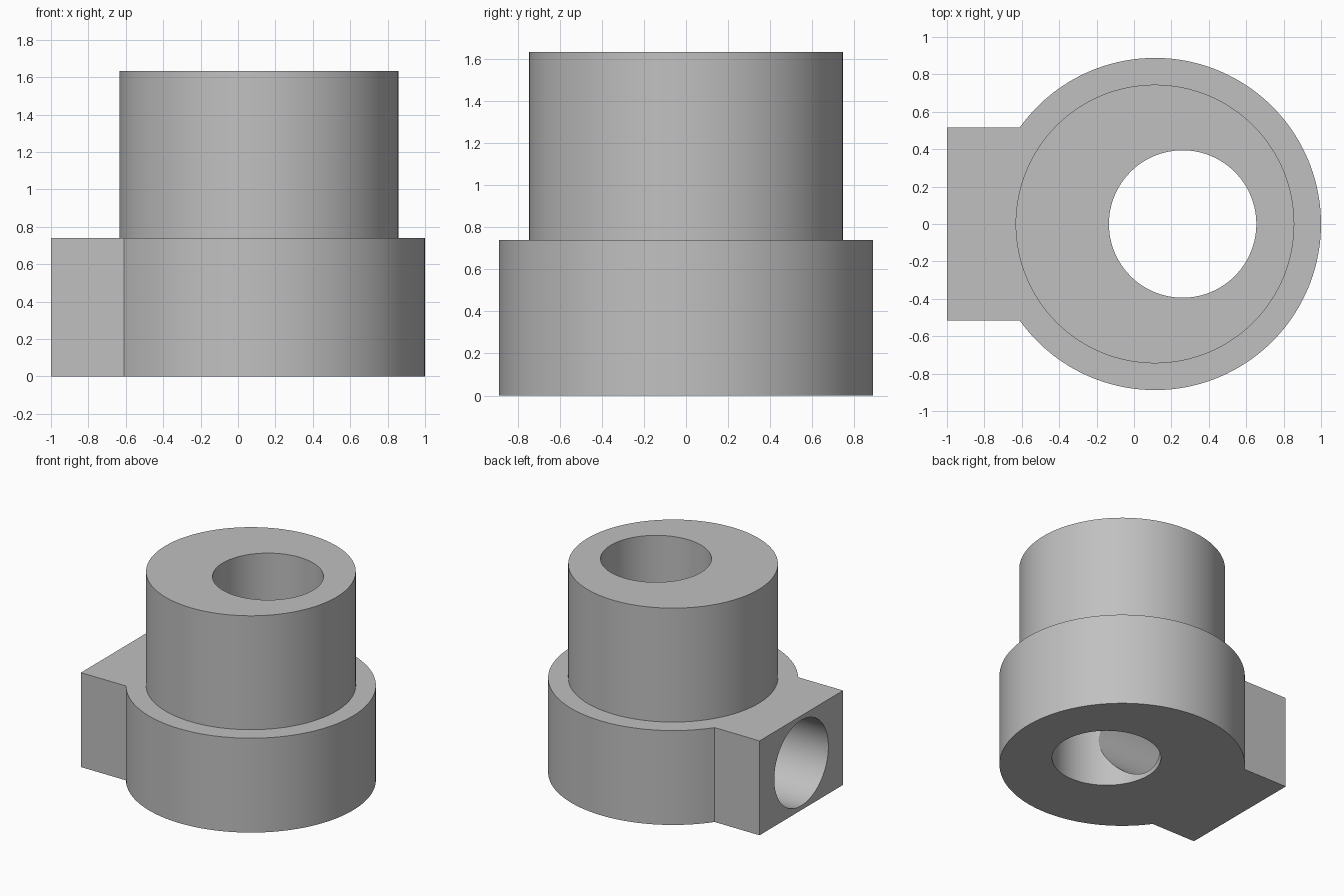
import bpy, bmesh
from math import sin, cos, asin, pi
from mathutils import Matrix

cube = bpy.data.objects.get("Cube")
if cube:
    bpy.data.objects.remove(cube, do_unlink=True)

AXIS_X = 0.112          # shared axis of base and post
BASE_R, BASE_H = 0.888, 0.74
LUG_HALF = 0.517
POST_R, TOP = 0.745, 1.633
BORE_X, BORE_R = 0.26, 0.394
PORT_R = 0.335

grey = bpy.data.materials.new("plain grey")
grey.use_nodes = True
colour = (0.53, 0.53, 0.53, 1)
grey.diffuse_color = colour
grey.node_tree.nodes["Principled BSDF"].inputs["Base Color"].default_value = colour


def add_object(name, bm):
    bmesh.ops.recalc_face_normals(bm, faces=bm.faces)
    mesh = bpy.data.meshes.new(name)
    bm.to_mesh(mesh)
    bm.free()
    mesh.materials.append(grey)
    obj = bpy.data.objects.new(name, mesh)
    bpy.context.collection.objects.link(obj)
    return obj


def cylinder(name, radius, length, centre, along_x=False):
    bm = bmesh.new()
    matrix = Matrix.Translation(centre)
    if along_x:
        matrix = matrix @ Matrix.Rotation(pi / 2, 4, 'Y')
    bmesh.ops.create_cone(bm, cap_ends=True, segments=128, radius1=radius,
                          radius2=radius, depth=length, matrix=matrix)
    return add_object(name, bm)


# Base: round flange and square lug drawn as one outline, then extruded
start = pi - asin(LUG_HALF / BASE_R)
steps = 112
outline = [(-1, -LUG_HALF), (-1, LUG_HALF)]
for i in range(steps + 1):
    a = start * (1 - 2 * i / steps)
    outline.append((AXIS_X + BASE_R * cos(a), BASE_R * sin(a)))
bm = bmesh.new()
face = bm.faces.new([bm.verts.new((x, y, 0)) for x, y in outline])
grown = bmesh.ops.extrude_face_region(bm, geom=[face])
verts = [v for v in grown["geom"] if isinstance(v, bmesh.types.BMVert)]
bmesh.ops.translate(bm, verts=verts, vec=(0, 0, BASE_H))
body = add_object("bored_housing", bm)

# Post above the base, off-centre through bore, and side port into the bore
low = BASE_H / 2
post = cylinder("post", POST_R, TOP - low, (AXIS_X, 0, (TOP + low) / 2))
bore = cylinder("bore_cutter", BORE_R, TOP + 1, (BORE_X, 0, TOP / 2))
port = cylinder("port_cutter", PORT_R, BORE_X + 1.2,
                ((BORE_X - 1.2) / 2, 0, BASE_H / 2), along_x=True)

for tool, operation in ((post, 'UNION'), (bore, 'DIFFERENCE'), (port, 'DIFFERENCE')):
    mod = body.modifiers.new(tool.name, 'BOOLEAN')
    mod.operation = operation
    mod.solver = 'EXACT'
    mod.object = tool

# Bake the booleans and remove the helper solids
bpy.ops.object.select_all(action='DESELECT')
body.select_set(True)
bpy.context.view_layer.objects.active = body
for mod in list(body.modifiers):
    bpy.ops.object.modifier_apply(modifier=mod.name)
for tool in (post, bore, port):
    bpy.data.objects.remove(tool, do_unlink=True)
bpy.ops.object.shade_smooth_by_angle(angle=0.52)
